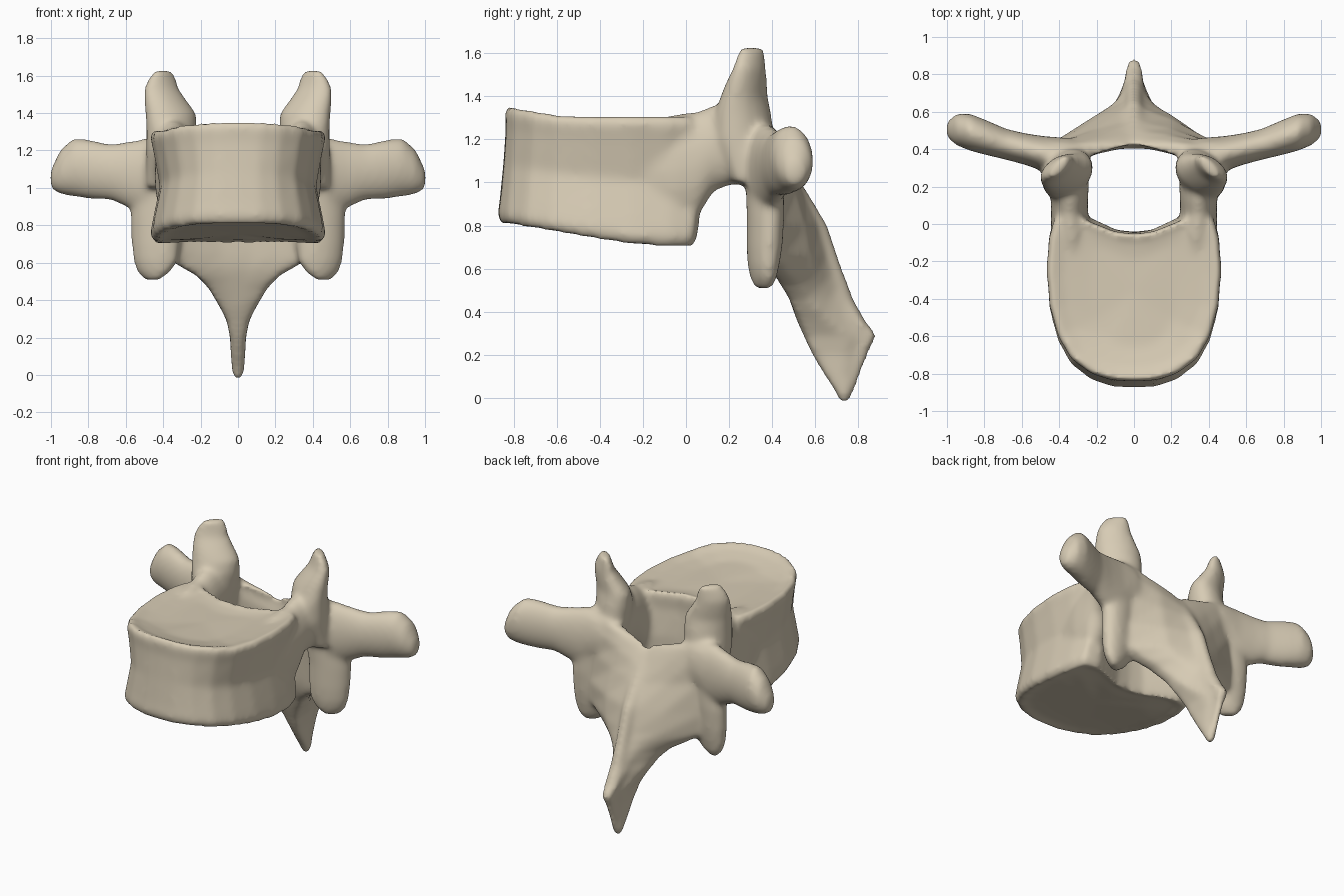
import bpy
import bmesh
import math
from mathutils import Vector

if "Cube" in bpy.data.objects:
    bpy.data.objects.remove(bpy.data.objects["Cube"])

bm = bmesh.new()


def loft(rings):
    """Closed skin through rings of equal length, fan capped at both ends."""
    rows = [[bm.verts.new(p) for p in ring] for ring in rings]
    n = len(rows[0])
    for a, b in zip(rows, rows[1:]):
        for i in range(n):
            j = (i + 1) % n
            bm.faces.new((a[i], a[j], b[j], b[i]))
    for row in (rows[0], rows[-1]):
        centre = bm.verts.new(sum((v.co for v in row), Vector()) / n)
        for i in range(n):
            bm.faces.new((row[i], row[(i + 1) % n], centre))


def ellipse(c, u, v, n=20):
    angles = [2 * math.pi * i / n for i in range(n)]
    return [Vector(c) + Vector(u) * math.cos(a) + Vector(v) * math.sin(a) for a in angles]


def both_sides(rings):
    loft(rings)
    loft([[Vector((-p.x, p.y, p.z)) for p in ring] for ring in rings])


def mirrored(half):
    """Full outline from a half outline that starts and ends on x = 0."""
    return half + [(-x, y) for x, y in half[-2:0:-1]]


# Vertebral body: waisted drum with raised rims and slightly dished ends
outline = mirrored([(0, -.84), (.12, -.835), (.23, -.8), (.34, -.72), (.41, -.6), (.455, -.44),
                    (.47, -.25), (.46, -.08), (.43, .03), (.33, .05), (.2, 0), (.1, -.04), (0, -.05)])


def body_ring(t, sx, sy, dish, back):
    ring = []
    for x, y in outline:
        px, py = x * sx, -.38 + (y + .38) * sy
        front = max(0, (-.2 - py) / .66)
        low = .7 + .115 * front + dish
        high = 1.31 + .045 * max(0, (-.55 - py) / .27) - dish
        shift = -.04 * (1 - t) * front + back * max(0, (py + .2) / .25)
        ring.append(Vector((px, py + shift, low + (high - low) * t)))
    return ring


loft([body_ring(*r) for r in (
    (0, .5, .6, .025, 0), (0, .8, .85, .02, 0), (0, .95, .96, 0, 0), (.07, 1, 1, 0, .005),
    (.2, .97, .99, 0, .02), (.5, .89, .98, 0, .02), (.8, .96, .98, 0, 0), (.94, 1, 1, 0, 0),
    (1, .96, .97, 0, 0), (1, .8, .85, .02, 0), (1, .5, .6, .03, 0))])

# Pedicles: y, centre x, centre z, half width, half height
both_sides([ellipse((x, y, z), (w, 0, 0), (0, 0, h)) for y, x, z, w, h in (
    (-.2, .33, 1.05, .09, .23), (-.05, .335, 1.05, .11, .27), (.05, .345, 1.08, .1, .25),
    (.13, .345, 1.16, .1, .2), (.22, .35, 1.18, .11, .19), (.34, .355, 1.16, .11, .18))])

# Upper joint processes, turned inward: z, centre x, centre y, half width, half depth
both_sides([ellipse((x, y, z), (w, -.055, 0), (.02, d, 0)) for z, x, y, w, d in (
    (1.0, .38, .32, .11, .09), (1.2, .36, .27, .13, .13), (1.32, .355, .265, .135, .12),
    (1.4, .36, .27, .135, .095), (1.46, .385, .28, .115, .08), (1.53, .41, .295, .092, .055),
    (1.59, .405, .302, .07, .035), (1.63, .4, .305, .04, .02))])

# Lower joint processes
both_sides([ellipse((x, y, z), (w, .025, 0), (0, d, 0)) for z, x, y, w, d in (
    (1.22, .38, .35, .11, .09), (1.0, .42, .365, .14, .085), (.85, .44, .37, .135, .085),
    (.7, .44, .365, .13, .08), (.61, .44, .36, .12, .07), (.55, .45, .36, .09, .055),
    (.505, .46, .36, .04, .03))])

# Transverse processes: x, centre y, centre z, half depth, half height
both_sides([ellipse((x, y, z), (0, d, 0), (0, 0, h)) for x, y, z, d, h in (
    (.34, .36, 1.1, .1, .17), (.48, .375, 1.06, .095, .21), (.58, .4, 1.07, .085, .18),
    (.68, .425, 1.085, .083, .15), (.8, .465, 1.1, .095, .16), (.88, .492, 1.11, .1, .157),
    (.95, .505, 1.085, .085, .12), (1.003, .505, 1.045, .04, .05))])


# Laminae and spinous process: z, half width, side front, side back, canal wall, rear ridge, notch
def arch_ring(z, w, sf, sb, front, rear, notch):
    ridge = min(.05, w * .7)
    half = [(0, rear), (ridge * .6, rear - .012), (ridge, rear + (sb - rear) * .2),
            (w * .5, rear + (sb - rear) * .47), (w, sb), (w, sf),
            (w * .55, sf + (front - sf) * .65), (w * .2, front), (0, front)]
    return [Vector((x, y, z - notch * (1 - abs(x) / w))) for x, y in mirrored(half)]


loft([arch_ring(*r) for r in (
    (1.24, .34, .33, .42, .42, .47, .14), (1.16, .37, .32, .44, .4, .51, .12),
    (1.0, .4, .31, .44, .41, .57, .05), (.8, .43, .32, .44, .42, .66, 0),
    (.65, .41, .34, .44, .43, .71, 0), (.58, .31, .39, .47, .44, .735, 0),
    (.53, .22, .43, .51, .455, .755, 0), (.46, .155, .48, .56, .48, .78, 0),
    (.36, .095, .53, .66, .515, .835, 0), (.29, .06, .56, .74, .545, .89, 0),
    (.2, .042, .6, .74, .585, .85, 0), (.1, .038, .66, .73, .645, .81, 0),
    (.03, .035, .71, .75, .69, .785, 0), (-.025, .024, .73, .745, .715, .76, 0))])

# Fuse every part into one smooth bone
bmesh.ops.recalc_face_normals(bm, faces=bm.faces)
mesh = bpy.data.meshes.new("vertebra")
bm.to_mesh(mesh)
bm.free()
bone = bpy.data.objects.new("vertebra", mesh)
bpy.context.collection.objects.link(bone)
bpy.context.view_layer.objects.active = bone
bone.select_set(True)
fuse = bone.modifiers.new("fuse", "REMESH")
fuse.mode = "VOXEL"
fuse.voxel_size = .015
soften = bone.modifiers.new("soften", "SMOOTH")
soften.factor = .5
soften.iterations = 18
for name in ("fuse", "soften"):
    bpy.ops.object.modifier_apply(modifier=name)
bpy.ops.object.shade_smooth()

# Bone colour
colour = (.68, .6, .46, 1)
mat = bpy.data.materials.new("bone")
mat.use_nodes = True
mat.diffuse_color = colour
mat.node_tree.nodes["Principled BSDF"].inputs["Base Color"].default_value = colour
bone.data.materials.clear()
bone.data.materials.append(mat)
